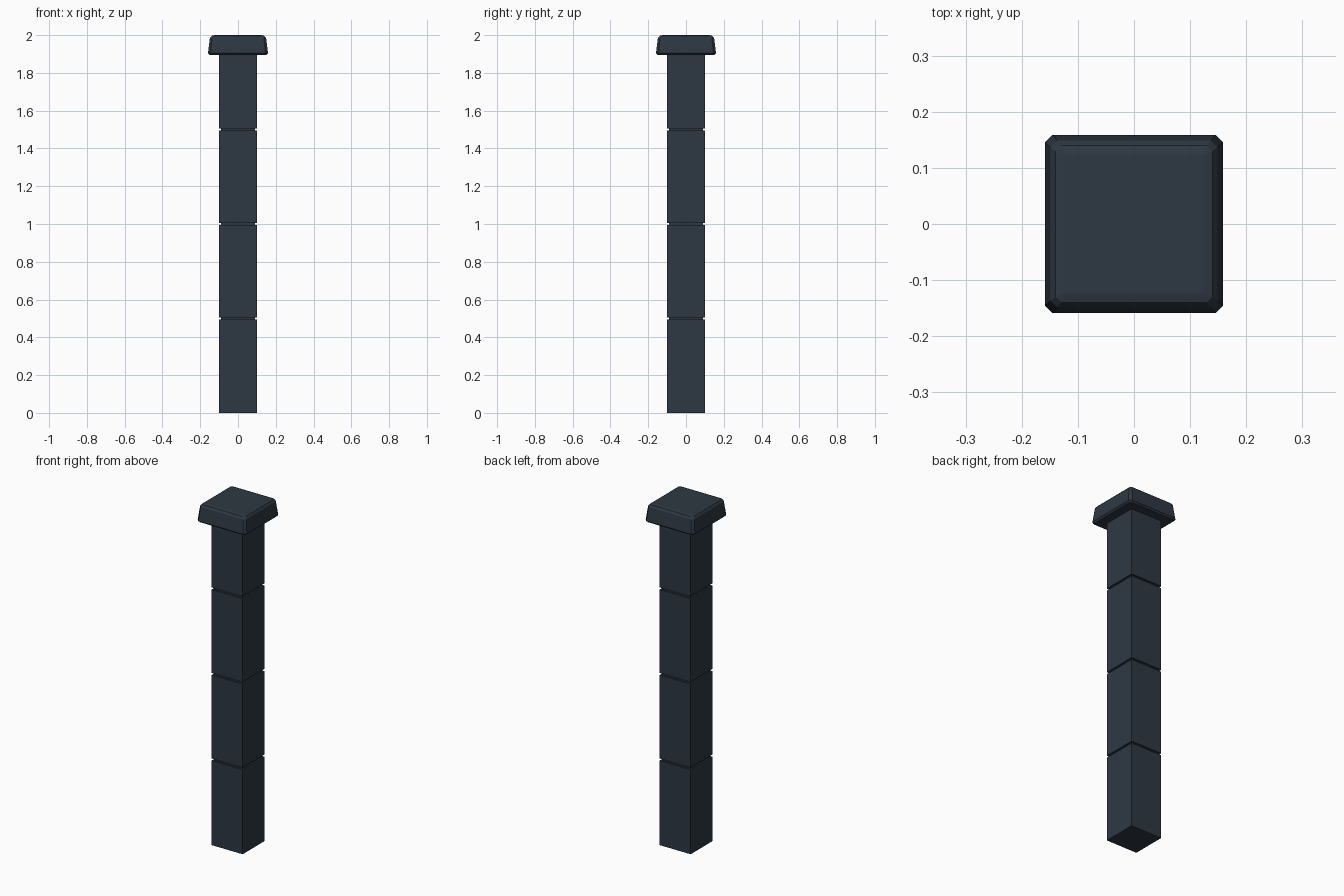
import bpy, bmesh

if "Cube" in bpy.data.objects:
    bpy.data.objects.remove(bpy.data.objects["Cube"])

slate = bpy.data.materials.new("dark slate")
slate.diffuse_color = (0.027, 0.039, 0.056, 1)
slate.use_nodes = True
slate.node_tree.nodes["Principled BSDF"].inputs["Base Color"].default_value = slate.diffuse_color


def square_loop(half, z, cut):
    """Square outline, with chamfered corners when cut > 0."""
    if cut <= 0:
        return [(-half, -half, z), (half, -half, z), (half, half, z), (-half, half, z)]
    i = half - cut
    return [(-i, -half, z), (i, -half, z), (half, -i, z), (half, i, z),
            (i, half, z), (-i, half, z), (-half, i, z), (-half, -i, z)]


def loft(name, profile):
    """Skin a stack of (half width, height, corner cut) outlines into a closed solid."""
    bm = bmesh.new()
    rings = [[bm.verts.new(p) for p in square_loop(*row)] for row in profile]
    n = len(rings[0])
    for low, high in zip(rings, rings[1:]):
        for k in range(n):
            j = (k + 1) % n
            bm.faces.new((low[k], low[j], high[j], high[k]))
    bm.faces.new(rings[0][::-1])
    bm.faces.new(rings[-1])
    bmesh.ops.recalc_face_normals(bm, faces=bm.faces)
    mesh = bpy.data.meshes.new(name)
    bm.to_mesh(mesh)
    bm.free()
    mesh.materials.append(slate)
    obj = bpy.data.objects.new(name, mesh)
    bpy.context.collection.objects.link(obj)
    return obj


# Square shaft with three narrow recessed joints
half, groove, gap = 0.1, 0.01, 0.006
shaft = [(half, 0, 0)]
for z in (0.5, 1.0, 1.5):
    shaft += [(half, z - gap, 0), (half - groove, z - gap, 0),
              (half - groove, z + gap, 0), (half, z + gap, 0)]
shaft.append((half, 1.9, 0))
loft("post_shaft", shaft)

# Tapered cap with chamfered edges and a softly crowned top
loft("post_cap", [(0.150, 1.895, 0.010), (0.159, 1.904, 0.014),
                  (0.149, 1.984, 0.012), (0.140, 1.996, 0.010),
                  (0.124, 2.0, 0.003)])
